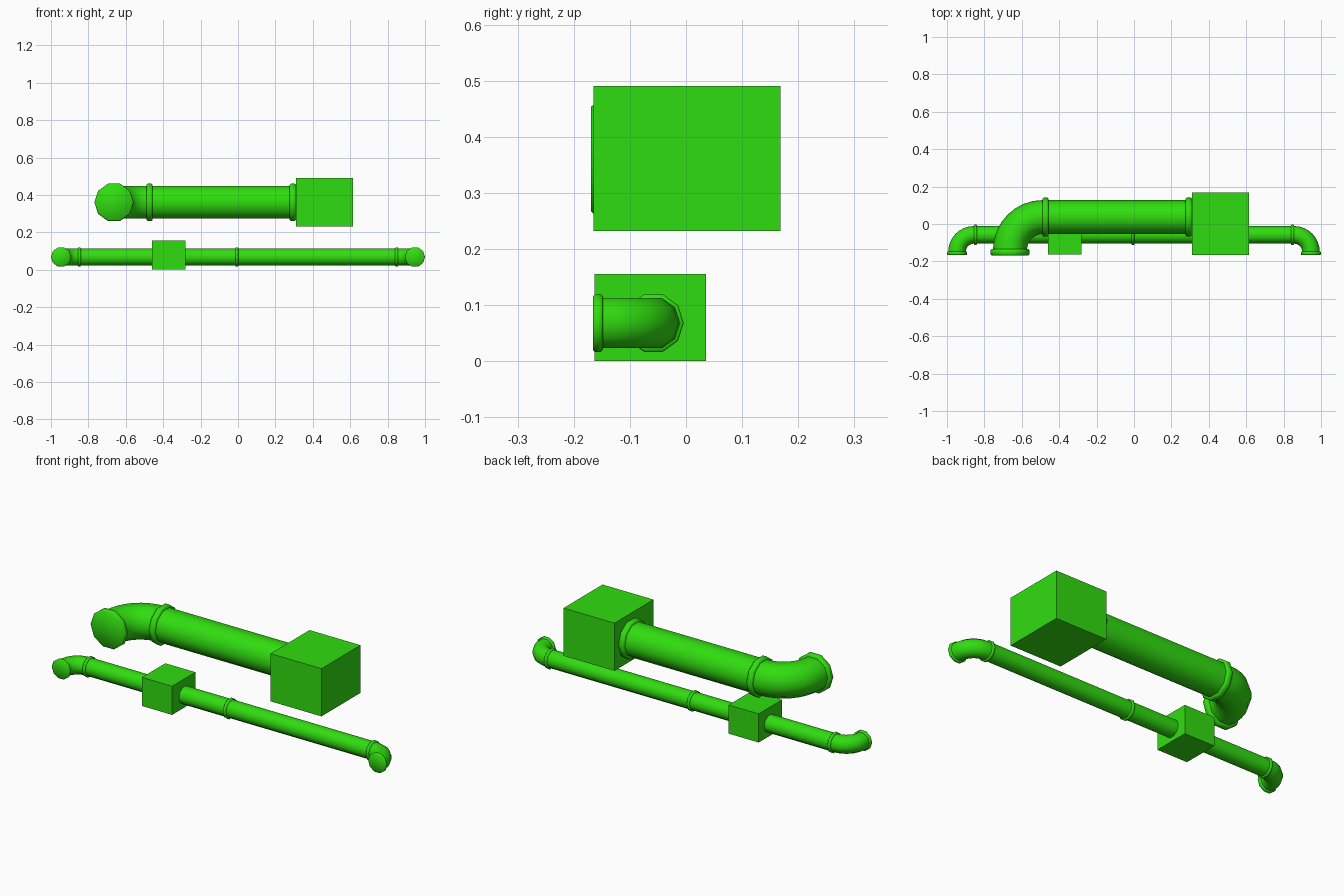
import bpy, bmesh, math
from mathutils import Vector

cube = bpy.data.objects.get("Cube")
if cube:
    bpy.data.objects.remove(cube, do_unlink=True)

green = bpy.data.materials.new("pipe green")
green.use_nodes = True
colour = (0.03, 0.72, 0.005, 1)
green.diffuse_color = colour
green.node_tree.nodes["Principled BSDF"].inputs["Base Color"].default_value = colour

SIDES = 10
UP = Vector((0, 0, 1))


def finish(name, bm, smooth=None):
    bmesh.ops.recalc_face_normals(bm, faces=bm.faces)
    mesh = bpy.data.meshes.new(name)
    bm.to_mesh(mesh)
    bm.free()
    mesh.materials.append(green)
    obj = bpy.data.objects.new(name, mesh)
    bpy.context.collection.objects.link(obj)
    if smooth:
        bpy.ops.object.select_all(action="DESELECT")
        obj.select_set(True)
        bpy.context.view_layer.objects.active = obj
        bpy.ops.object.shade_smooth_by_angle(angle=math.radians(smooth))
    return obj


def sweep(name, stations):
    """Ten-sided tube through (centre, horizontal side direction, radius)."""
    bm = bmesh.new()
    rings = []
    for centre, side, radius in stations:
        ring = []
        for i in range(SIDES):
            a = math.tau * i / SIDES
            ring.append(bm.verts.new(centre + radius * (math.cos(a) * side + math.sin(a) * UP)))
        rings.append(ring)
    for a, b in zip(rings, rings[1:]):
        for i in range(SIDES):
            j = (i + 1) % SIDES
            bm.faces.new((a[i], a[j], b[j], b[i]))
    bm.faces.new(rings[0])
    bm.faces.new(rings[-1])
    return finish(name, bm, 60)


def straight(name, x0, x1, y, z, radius):
    side = Vector((0, 1, 0))
    return sweep(name, [(Vector((x, y, z)), side, radius) for x in (x0, x1)])


def collar(name, centre, axis, side, radius, width):
    # Band with bevelled rims
    bevel = width * 0.2
    inner = radius - bevel
    profile = ((-width / 2, inner), (bevel - width / 2, radius),
               (width / 2 - bevel, radius), (width / 2, inner))
    return sweep(name, [(centre + axis * t, side, r) for t, r in profile])


def elbow(name, x, y, z, bend, radius, sign, steps=8):
    """Quarter bend from the straight run (end at x, y) toward the front."""
    pivot = Vector((x, y - bend, z))
    stations = []
    for i in range(steps + 1):
        a = math.pi / 2 * i / steps
        side = Vector((sign * math.sin(a), math.cos(a), 0))
        stations.append((pivot + bend * side, side, radius))
    return sweep(name, stations)


def box(name, low, high):
    bm = bmesh.new()
    bmesh.ops.create_cube(bm, size=1)
    for v in bm.verts:
        v.co = [(a + b) / 2 + c * (b - a) for a, b, c in zip(low, high, v.co)]
    return finish(name, bm)


X, Y = Vector((1, 0, 0)), Vector((0, 1, 0))

# Narrow lower pipe, with a bend at each end
y, z = -0.058, 0.068
straight("lower_pipe", -0.856, 0.856, y, z, 0.047)
for label, s in (("right", -1), ("left", 1)):
    elbow(label + "_lower_elbow", s * 0.856, y, z, 0.09, 0.047, s)
    collar(label + "_lower_collar", Vector((s * 0.848, y, z)), X, Y, 0.054, 0.016)
    collar(label + "_lower_end_flange", Vector((s * 0.946, -0.157, z)), Y, X, 0.054, 0.018)
collar("lower_middle_collar", Vector((-0.006, y, z)), X, Y, 0.054, 0.016)
box("lower_junction_box", (-0.46, -0.163, 0), (-0.28, 0.036, 0.155))

# Wide upper pipe, from the bend to the large box
y, z = 0.037, 0.36
straight("upper_pipe", -0.49, 0.32, y, z, 0.091)
elbow("upper_elbow", -0.488, y, z, 0.175, 0.091, -1)
collar("upper_elbow_collar", Vector((-0.473, y, z)), X, Y, 0.105, 0.034)
collar("upper_box_collar", Vector((0.293, y, z)), X, Y, 0.105, 0.034)
collar("upper_end_flange", Vector((-0.663, -0.152, z)), Y, X, 0.105, 0.034)
box("upper_junction_box", (0.31, -0.165, 0.232), (0.615, 0.168, 0.49))
